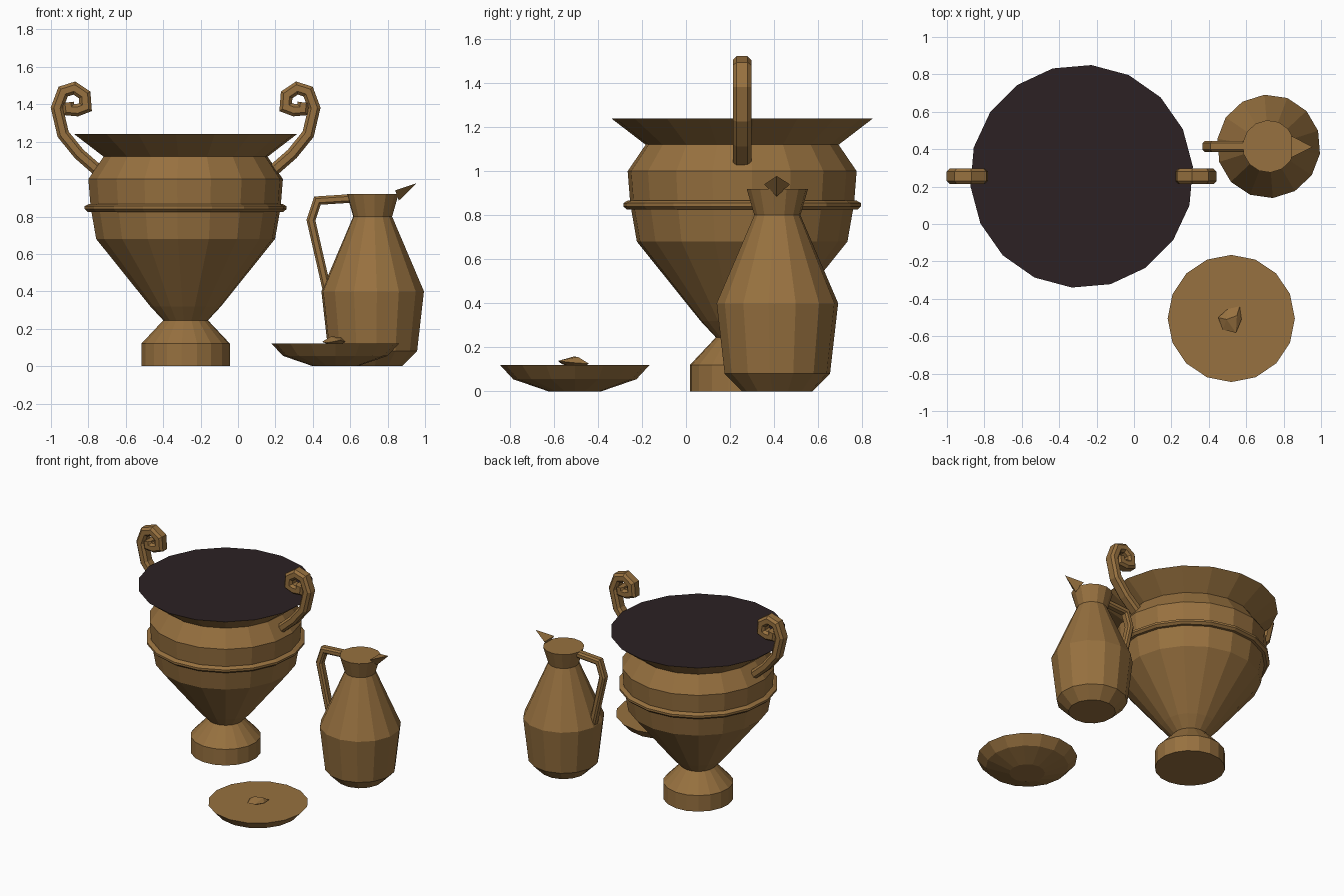
import bpy, bmesh
from math import radians, cos, sin, tau
from mathutils import Vector

cube = bpy.data.objects.get("Cube")
if cube:
    bpy.data.objects.remove(cube)


def material(name, color):
    m = bpy.data.materials.new(name)
    m.use_nodes = True
    m.diffuse_color = color
    m.node_tree.nodes["Principled BSDF"].inputs["Base Color"].default_value = color
    return m


BRONZE = material("bronze brown", (0.31, 0.165, 0.05, 1))
DARK = material("dark liquid", (0.025, 0.015, 0.017, 1))


def finish(name, bm, mats=(BRONZE,)):
    """Turn a bmesh into a flat shaded object."""
    bmesh.ops.recalc_face_normals(bm, faces=bm.faces)
    mesh = bpy.data.meshes.new(name)
    for m in mats:
        mesh.materials.append(m)
    if len(mats) > 1:
        top = max(v.co.z for v in bm.verts)
        for f in bm.faces:
            f.material_index = int(all(v.co.z > top - 0.001 for v in f.verts))
    bm.to_mesh(mesh)
    bm.free()
    ob = bpy.data.objects.new(name, mesh)
    bpy.context.collection.objects.link(ob)
    return ob


def skin(bm, rings, caps=True):
    """Bridge successive vertex rings with quads."""
    n = len(rings[0])
    for a, b in zip(rings, rings[1:]):
        for i in range(n):
            j = (i + 1) % n
            bm.faces.new((a[i], a[j], b[j], b[i]))
    if caps:
        bm.faces.new(rings[0])
        bm.faces.new(rings[-1])


def lathe(name, center, profile, sides, turn, caps=True, mats=(BRONZE,)):
    """Revolve (radius, height) pairs around an upright axis."""
    bm = bmesh.new()
    angles = [radians(turn) + tau * i / sides for i in range(sides)]
    rings = [[bm.verts.new((center[0] + r * cos(a), center[1] + r * sin(a), z))
              for a in angles] for r, z in profile]
    skin(bm, rings, caps)
    return finish(name, bm, mats)


def sweep(name, path, y, half_width, half_thick, origin_x=0, side=1):
    """Sweep a chamfered bar along an (x, z) path."""
    w, t = half_width, half_thick
    section = [(w, t / 2), (w * 0.6, t), (-w * 0.6, t), (-w, t / 2)]
    section += [(-a, -b) for a, b in section]
    pts = [Vector((x, 0, z)) for x, z in path]
    bm = bmesh.new()
    rings = []
    for i, p in enumerate(pts):
        before = (p - pts[i - 1]).normalized() if i else None
        after = (pts[i + 1] - p).normalized() if i + 1 < len(pts) else None
        before, after = before or after, after or before
        tangent = (before + after).normalized()
        normal = Vector((-tangent.z, 0, tangent.x)) / max(tangent.dot(after), 0.7)
        ring = []
        for a, b in section:
            q = p + normal * b
            ring.append(bm.verts.new((origin_x + side * q.x, y + a, q.z)))
        rings.append(ring)
    skin(bm, rings)
    return finish(name, bm)


def hull(name, points):
    bm = bmesh.new()
    for p in points:
        bm.verts.new(p)
    bmesh.ops.convex_hull(bm, input=bm.verts[:])
    return finish(name, bm)


# Large urn
URN = (-0.28, 0.255)
lathe("urn", URN,
      [(0.238, 0), (0.238, 0.12), (0.12, 0.245), (0.19, 0.32), (0.48, 0.68),
       (0.51, 0.85), (0.522, 1.0), (0.44, 1.12), (0.597, 1.24)],
      18, 5, mats=(BRONZE, DARK))
lathe("urn_band", URN,
      [(0.49, 0.825), (0.525, 0.825), (0.542, 0.84), (0.542, 0.855),
       (0.52, 0.867), (0.49, 0.867)], 18, 5, caps=False)

# Scrolled urn handles
scroll = [(0.45, 1.03), (0.57, 1.135), (0.655, 1.24), (0.688, 1.38), (0.655, 1.468),
          (0.595, 1.487), (0.54, 1.45), (0.535, 1.385), (0.58, 1.368), (0.625, 1.372),
          (0.63, 1.41)]
for label, side in (("left", 1), ("right", -1)):
    sweep(label + "_urn_handle", scroll, URN[1], 0.042, 0.032, URN[0], side)

# Pitcher with handle and spout
PITCHER = (0.72, 0.415)
lathe("pitcher", PITCHER,
      [(0.16, 0), (0.24, 0.08), (0.277, 0.4), (0.105, 0.8), (0.14, 0.92)], 14, 17.5)
sweep("pitcher_handle",
      [(0.61, 0.897), (0.425, 0.885), (0.39, 0.78), (0.475, 0.41)],
      PITCHER[1], 0.029, 0.023)
hull("pitcher_spout", [(0.84, 0.355, 0.94), (0.84, 0.472, 0.94),
                       (0.86, 0.412, 0.885), (0.955, 0.412, 0.978)])

# Shallow dish with a small lump on it
lathe("dish", (0.52, -0.505), [(0.12, 0), (0.28, 0.055), (0.34, 0.12)], 16, 0)
hull("lump", [(0.45, -0.5, 0.13), (0.5, -0.455, 0.128), (0.565, -0.44, 0.125),
              (0.575, -0.51, 0.13), (0.545, -0.582, 0.138), (0.475, -0.565, 0.125),
              (0.495, -0.51, 0.158), (0.55, -0.49, 0.156), (0.52, -0.5, 0.1)])
